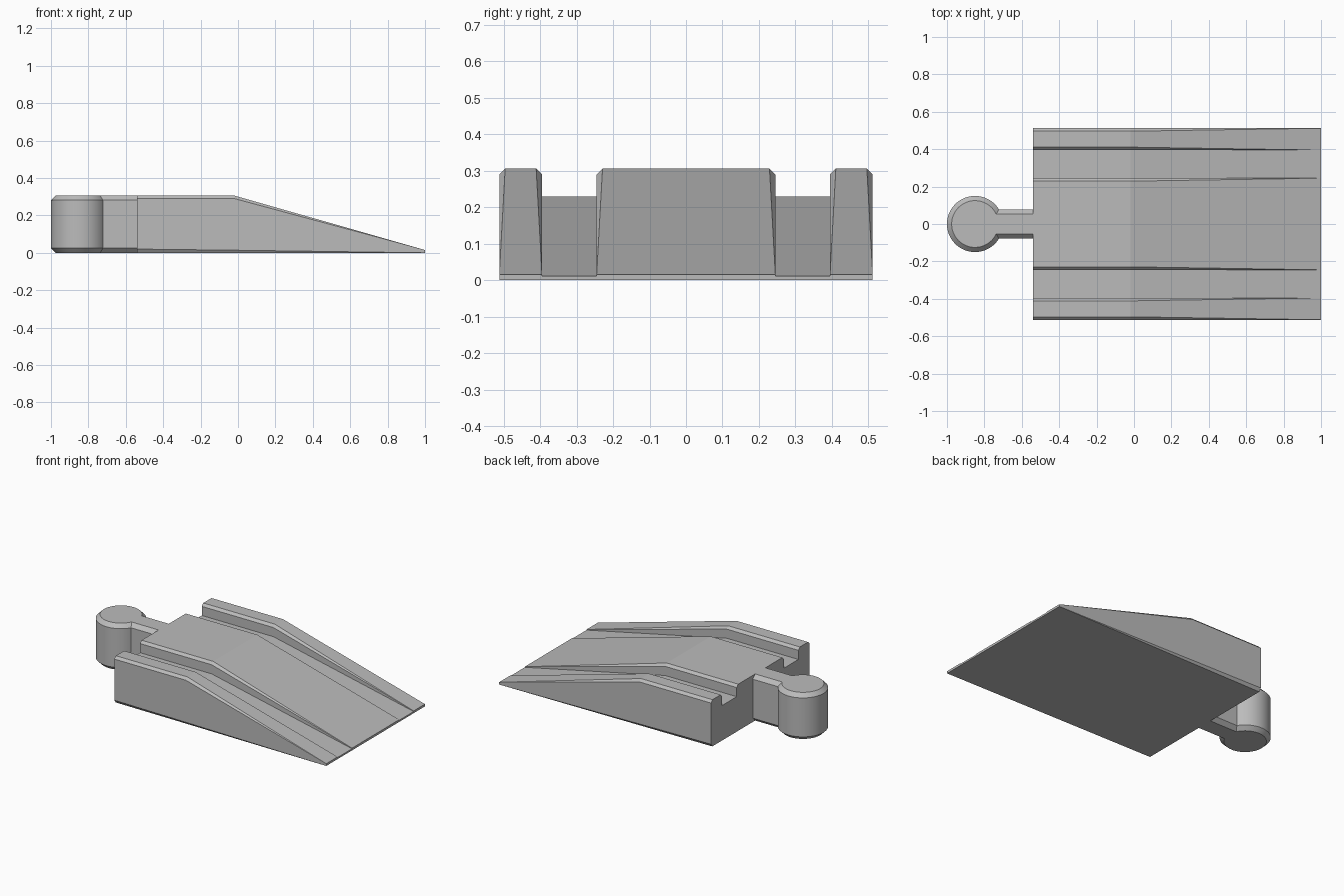
import bpy, bmesh, math

if "Cube" in bpy.data.objects:
    bpy.data.objects.remove(bpy.data.objects["Cube"], do_unlink=True)

grey = bpy.data.materials.new("plain grey")
grey.use_nodes = True
colour = (0.5, 0.5, 0.5, 1)
grey.diffuse_color = colour
grey.node_tree.nodes["Principled BSDF"].inputs["Base Color"].default_value = colour


def loft(name, rings):
    """Skin closed rings of equal length and cap both ends."""
    bm = bmesh.new()
    loops = [[bm.verts.new(p) for p in ring] for ring in rings]
    n = len(loops[0])
    for a, b in zip(loops, loops[1:]):
        for i in range(n):
            j = (i + 1) % n
            bm.faces.new((a[i], a[j], b[j], b[i]))
    bm.faces.new(loops[0])
    bm.faces.new(loops[-1])
    bmesh.ops.remove_doubles(bm, verts=bm.verts, dist=0.0001)
    bmesh.ops.recalc_face_normals(bm, faces=bm.faces)
    mesh = bpy.data.meshes.new(name)
    bm.to_mesh(mesh)
    bm.free()
    mesh.materials.append(grey)
    obj = bpy.data.objects.new(name, mesh)
    bpy.context.collection.objects.link(obj)
    return obj


# Ramp: grooved cross-section whose bevels fade out toward the thin end
HALF, GROOVE_OUT, GROOVE_IN = 0.512, 0.395, 0.245


def section(x, top, floor, bevel, under):
    side = [
        (HALF - under * 0.7, 0), (HALF, under),
        (HALF, top - bevel), (HALF - bevel, top),
        (GROOVE_OUT + bevel, top), (GROOVE_OUT, top - bevel),
        (GROOVE_OUT, floor), (GROOVE_IN, floor),
        (GROOVE_IN, top - bevel), (GROOVE_IN - bevel, top),
    ]
    outline = side + [(-y, z) for y, z in reversed(side)]
    return [(x, y, z) for y, z in outline]


loft("track_ramp", [
    section(-0.54, 0.306, 0.23, 0.016, 0.02),
    section(-0.02, 0.306, 0.23, 0.016, 0.014),
    section(1.0, 0.015, 0.011, 0, 0),
])

# Connector: round peg and neck as one bevelled keyhole shape
CENTRE, RADIUS, NECK, STEPS = -0.85, 0.15, 0.078, 48


def keyhole(inset, z):
    r, h = RADIUS - inset, NECK - inset
    start = math.asin(h / r)
    sweep = 2 * (math.pi - start)
    ring = []
    for i in range(STEPS + 1):
        a = start + sweep * i / STEPS
        ring.append((CENTRE + r * math.cos(a), r * math.sin(a), z))
    return ring + [(-0.54, -h, z), (-0.54, h, z)]


BEVEL, HEIGHT = 0.025, 0.306
connector = loft("peg_connector", [
    keyhole(BEVEL, 0), keyhole(0, BEVEL),
    keyhole(0, HEIGHT - BEVEL), keyhole(BEVEL, HEIGHT),
])
bpy.ops.object.select_all(action="DESELECT")
connector.select_set(True)
bpy.context.view_layer.objects.active = connector
bpy.ops.object.shade_smooth_by_angle(angle=math.radians(30))
